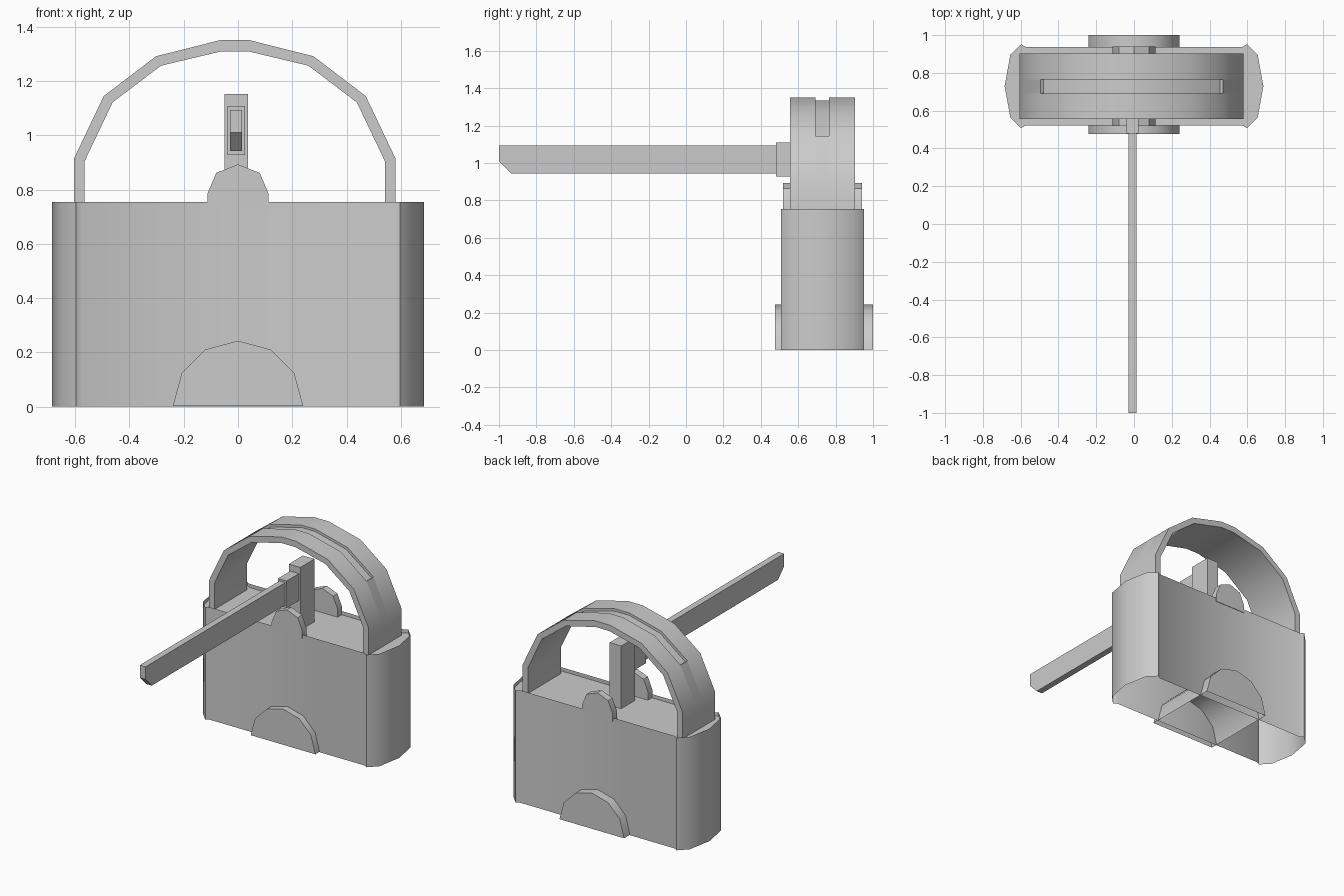
import bpy, bmesh, math
from math import sin, cos, radians

if "Cube" in bpy.data.objects:
    bpy.data.objects.remove(bpy.data.objects["Cube"])

CY = 0.73   # depth centre of the lock body
CX = -0.012  # the shackle and key sit slightly left of centre


def add_object(name, bm, angle=40):
    bmesh.ops.recalc_face_normals(bm, faces=bm.faces[:])
    mesh = bpy.data.meshes.new(name)
    bm.to_mesh(mesh)
    bm.free()
    ob = bpy.data.objects.new(name, mesh)
    bpy.context.collection.objects.link(ob)
    bpy.ops.object.select_all(action='DESELECT')
    ob.select_set(True)
    bpy.context.view_layer.objects.active = ob
    bpy.ops.object.shade_smooth_by_angle(angle=radians(angle))
    return ob


def extrude_y(name, profile, y0, y1, caps=True, closed=True):
    """Extrude an x-z profile along y."""
    bm = bmesh.new()
    a = [bm.verts.new((x, y0, z)) for x, z in profile]
    b = [bm.verts.new((x, y1, z)) for x, z in profile]
    n = len(profile)
    for i in range(n if closed else n - 1):
        j = (i + 1) % n
        bm.faces.new((a[i], a[j], b[j], b[i]))
    if caps:
        bm.faces.new(a)
        bm.faces.new(b)
    return add_object(name, bm)


def box(name, x0, x1, y0, y1, z0, z1):
    return extrude_y(name, [(x0, z0), (x1, z0), (x1, z1), (x0, z1)], y0, y1)


def mirrored(half, cx):
    """Complete an arc whose points run from the right foot to near the top."""
    left = [(-x, z) for x, z in reversed(half) if x > 0]
    return [(x + cx, z) for x, z in half + left]


# body: open-bottomed shell with faceted round ends and a sunken lid
quarter = [(0.685, 0.0), (0.655, 0.165), (0.598, 0.223), (0.575, 0.208)]
upper = quarter + [(-x, y) for x, y in reversed(quarter)]
plan = upper + [(x, -y) for x, y in reversed(upper[1:-1])]
bm = bmesh.new()
rings = [[bm.verts.new((x, y + CY, z)) for x, y in plan] for z in (0.0, 0.755)]
n = len(plan)
for i in range(n):
    j = (i + 1) % n
    bm.faces.new((rings[0][i], rings[0][j], rings[1][j], rings[1][i]))
lid = bm.faces.new(rings[1])
rim = bmesh.ops.inset_region(bm, faces=[lid], thickness=0.018)
for v in lid.verts:
    v.co.z = 0.73
add_object("body", bm)

# half-round boss through the foot of the body, open underneath
bm = bmesh.new()
arc = [(0.24 * cos(radians(30 * i)), 0.24 * sin(radians(30 * i)) + 0.003) for i in range(7)]
ends = [[bm.verts.new((x, y, z)) for x, z in arc] for y in (0.477, 1.0)]
for i in range(6):
    bm.faces.new((ends[0][i], ends[0][i + 1], ends[1][i + 1], ends[1][i]))
for ring in ends:
    bm.faces.new(ring)
add_object("lower_boss", bm)

# two small rounded lugs on the top rim
lug = mirrored([(0.113, 0.73), (0.113, 0.785), (0.08, 0.862), (0, 0.893)], 0)
for name, y0, y1 in (("front_lug", 0.519, 0.565), ("back_lug", 0.895, 0.941)):
    extrude_y(name, lug, y0, y1)

# shackle: faceted arch in three strips, the middle one grooved on top
outer = [(0.593, 0.73), (0.593, 0.914), (0.483, 1.145), (0.29, 1.292), (0.055, 1.351)]
inner = [(0.553, 0.73), (0.553, 0.906), (0.45, 1.122), (0.272, 1.257), (0.05, 1.310)]
groove = outer[:3] + [(0.468, 1.135), (0.281, 1.276), (0.052, 1.335)]
under = list(reversed(mirrored(inner, CX)))
side = mirrored(outer, CX) + under
extrude_y("shackle_front", side, 0.555, 0.692)
extrude_y("shackle_back", side, 0.765, 0.903)
extrude_y("shackle_middle", mirrored(groove, CX) + under, 0.692, 0.765, caps=False)

# key post and collar
box("key_post", -0.05, 0.036, 0.61, 0.76, 0.73, 1.152)
box("key_collar", -0.039, 0.025, 0.48, 0.61, 0.927, 1.108)

# key shaft: flat bar with a slanted lower tip
bm = bmesh.new()
path = [(0.48, 0.943), (-0.935, 0.943), (-1.0, 1.01), (-1.0, 1.094), (0.48, 1.094)]
sides = [[bm.verts.new((x, y, z)) for y, z in path] for x in (-0.029, 0.014)]
for i in range(5):
    j = (i + 1) % 5
    bm.faces.new((sides[0][i], sides[0][j], sides[1][j], sides[1][i]))
for ring in sides:
    bm.faces.new(ring)
add_object("key_shaft", bm, 30)
